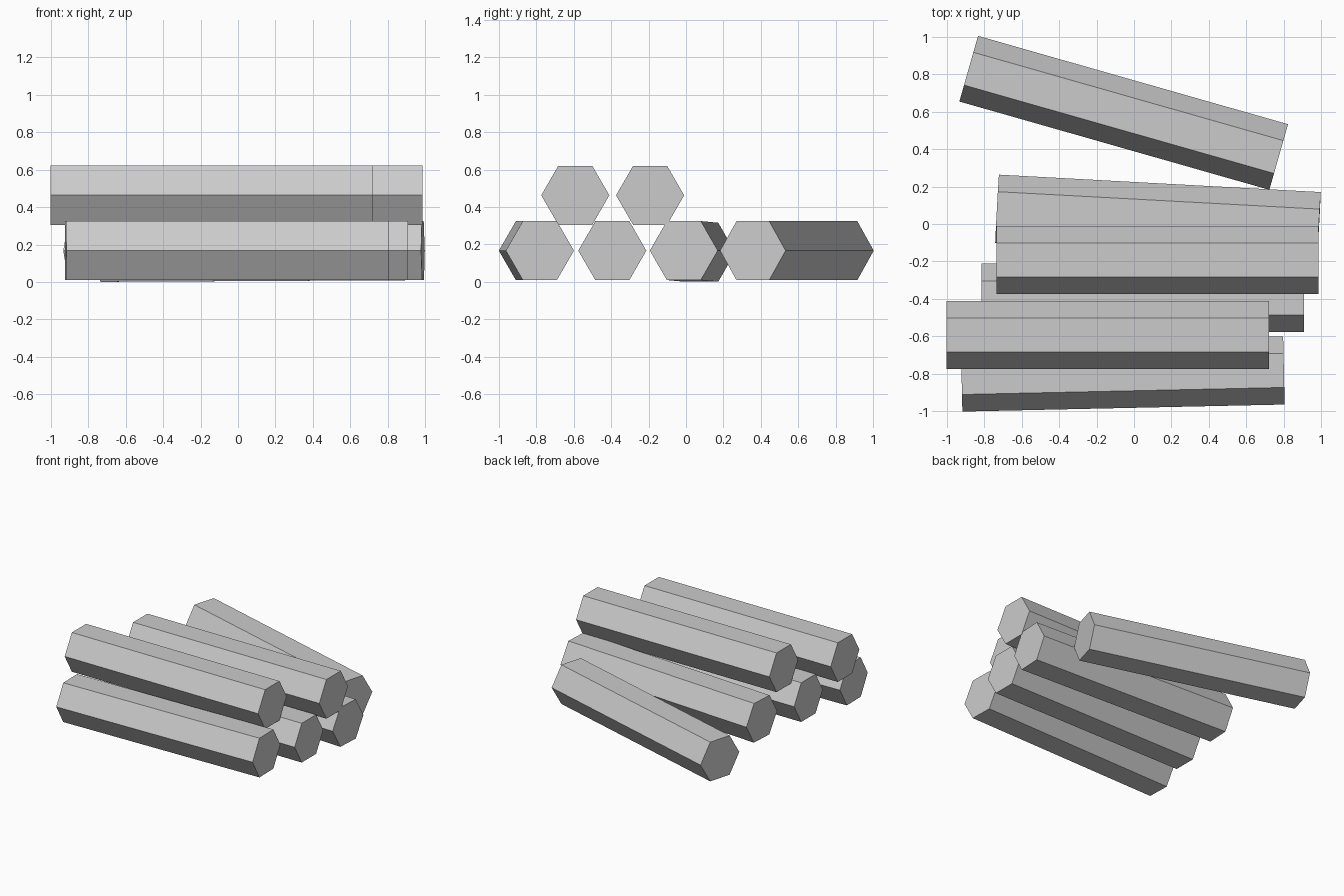
import bpy, bmesh
from math import radians
from mathutils import Matrix

cube = bpy.data.objects.get("Cube")
if cube:
    bpy.data.objects.remove(cube, do_unlink=True)

LENGTH, RADIUS = 1.72, 0.182
LOW, HIGH = 0.167, 0.463

grey = bpy.data.materials.new("plain_grey")
grey.use_nodes = True
colour = (0.6, 0.6, 0.6, 1)
grey.diffuse_color = colour
grey.node_tree.nodes["Principled BSDF"].inputs["Base Color"].default_value = colour


def make_log(name, x, y, z, yaw=0.0, pitch=0.0):
    """Six-sided log lying along x with flat top and bottom."""
    mesh = bpy.data.meshes.new(name)
    bm = bmesh.new()
    bmesh.ops.create_cone(bm, cap_ends=True, segments=6, radius1=RADIUS,
                          radius2=RADIUS, depth=LENGTH,
                          matrix=Matrix.Rotation(radians(90), 4, 'Y'))
    bm.to_mesh(mesh)
    bm.free()
    mesh.materials.append(grey)
    log = bpy.data.objects.new(name, mesh)
    log.location = (x, y, z)
    log.rotation_euler = (0, radians(pitch), radians(yaw))
    bpy.context.collection.objects.link(log)


# Bottom row, front to back
make_log("front_bottom_log", -0.06, -0.80, LOW, yaw=1.25)
make_log("middle_bottom_log", 0.047, -0.394, LOW)
make_log("back_bottom_log", 0.128, 0.035, LOW - 0.004, yaw=-3.1, pitch=-0.3)

# Upper row resting in the gaps
make_log("front_top_log", -0.14, -0.592, HIGH)
make_log("back_top_log", 0.125, -0.192, HIGH)

# Loose log that rolled away behind the pile
make_log("loose_log", -0.055, 0.593, LOW, yaw=-15.9)
